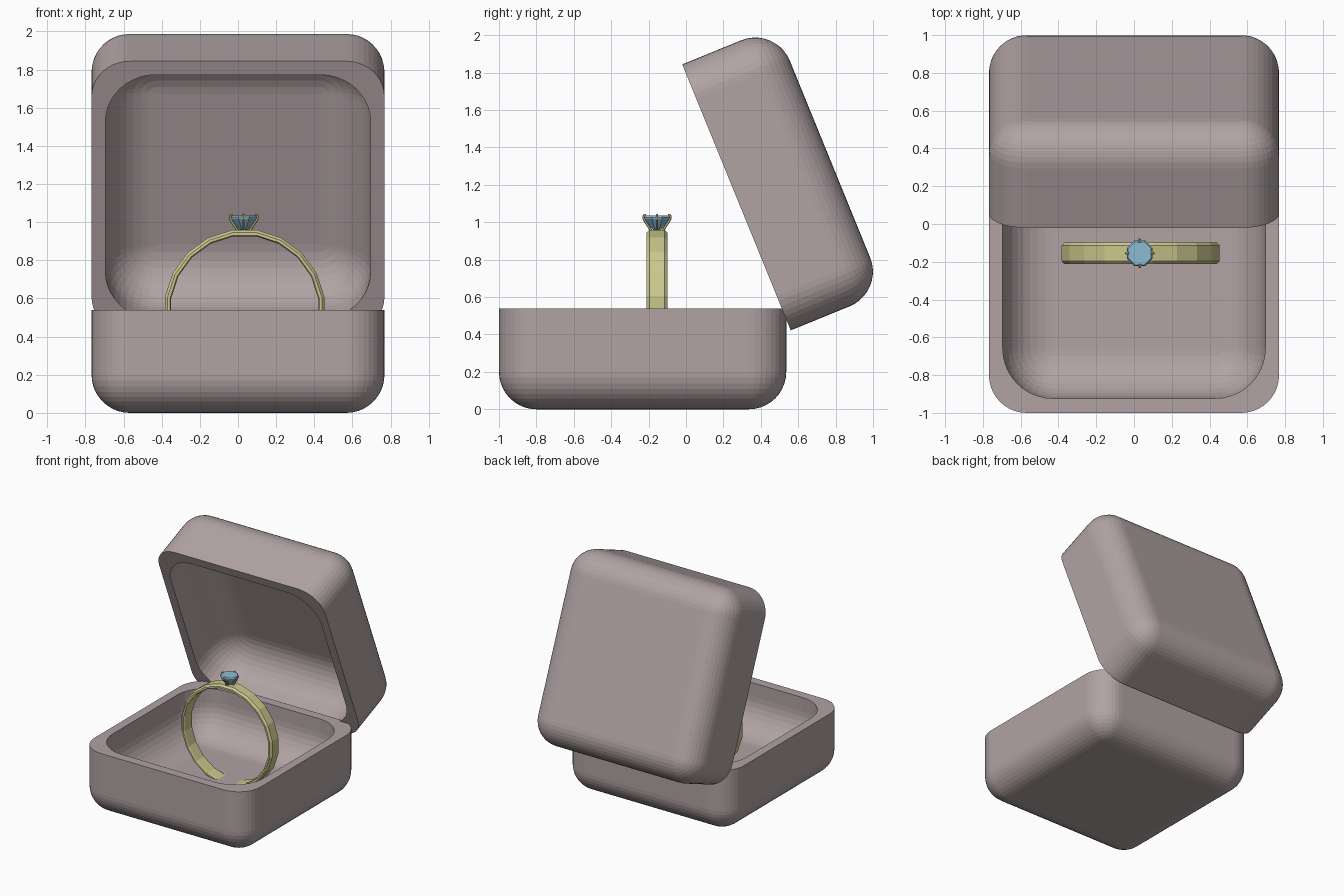
import bpy, bmesh
from math import sin, cos, pi, radians
from mathutils import Vector, Matrix

if "Cube" in bpy.data.objects:
    bpy.data.objects.remove(bpy.data.objects["Cube"])

def material(name, col):
    m = bpy.data.materials.new(name)
    m.diffuse_color = (*col, 1)
    m.use_nodes = True
    m.node_tree.nodes["Principled BSDF"].inputs["Base Color"].default_value = m.diffuse_color
    return m

VELVET = material("velvet", (0.44, 0.365, 0.37))
GOLD = material("gold", (0.60, 0.58, 0.27))
GEM = material("gem_blue", (0.27, 0.50, 0.65))

def finish(name, bm, mat):
    bmesh.ops.remove_doubles(bm, verts=bm.verts, dist=1e-5)
    bmesh.ops.recalc_face_normals(bm, faces=bm.faces)
    me = bpy.data.meshes.new(name)
    bm.to_mesh(me)
    bm.free()
    me.materials.append(mat)
    ob = bpy.data.objects.new(name, me)
    bpy.context.collection.objects.link(ob)
    return ob

def bridge(bm, a, b):
    n = len(a)
    for i in range(n):
        bm.faces.new((a[i], a[(i + 1) % n], b[(i + 1) % n], b[i]))

SEG = 10
HX, HY, H = 0.768, 0.768, 0.54

def rounded_ring(bm, hx, hy, r, rc, z):
    """Rounded rectangle whose corner centres are inset by r, drawn with radius rc."""
    vs = []
    for k, (sx, sy) in enumerate(((1, 1), (-1, 1), (-1, -1), (1, -1))):
        for i in range(SEG + 1):
            a = (k + i / SEG) * pi / 2
            vs.append(bm.verts.new((sx * (hx - r) + rc * cos(a),
                                    sy * (hy - r) + rc * sin(a), z)))
    return vs

def half_box(name, matrix):
    """Hollow box half, open at the top, rounded outside and inside, with a thick floor."""
    bm = bmesh.new()
    rings = []
    for tx, ty, floor, r in ((0, 0, 0, 0.20), (0.073, 0.077, 0.16, 0.265)):
        levels = []
        for i in range(SEG + 1):
            p = i / SEG * pi / 2
            levels.append((max(r * cos(p), 1e-4), floor + r - r * sin(p)))
        levels.insert(0, (r, H))
        if not floor:
            levels.reverse()
        rings += [rounded_ring(bm, HX - tx, HY - ty, r, rc, z) for rc, z in levels]
    for a, b in zip(rings, rings[1:]):
        bridge(bm, a, b)
    bm.faces.new(rings[0])
    bm.faces.new(rings[-1])
    bmesh.ops.remove_doubles(bm, verts=bm.verts, dist=1e-3)
    bm.transform(matrix)
    return finish(name, bm, VELVET)

# box base and the tilted open lid
half_box("box_base", Matrix.Translation((0, -0.232, 0)))
half_box("box_lid", Matrix.Translation((0, 0.27, 1.133)) @ Matrix.Rotation(radians(112.2), 4, 'X')
         @ Matrix.Translation((0, 0, -H)))

# ring band: rounded flat section swept around the y axis, sunk into the floor
CX, CY, CZ = 0.035, -0.155, 0.54
section = [(0.39, -0.046), (0.396, -0.056), (0.410, -0.056), (0.424, -0.040),
           (0.424, 0.040), (0.410, 0.056), (0.396, 0.056), (0.39, 0.046)]
bm = bmesh.new()
loops = []
N = 20
for i in range(N):
    a = 2 * pi * (i + 0.5) / N
    loops.append([bm.verts.new((CX + r * cos(a), CY + y, CZ + r * sin(a))) for r, y in section])
for i in range(N):
    bridge(bm, loops[i], loops[(i + 1) % N])
finish("ring_band", bm, GOLD)

# cut gem: octagonal table, girdle and pointed pavilion
GX = CX - 0.005
bm = bmesh.new()
loops = []
for r, z in ((0.066, 1.036), (0.074, 1.026), (0.072, 1.018), (0.030, 0.965), (0.004, 0.952)):
    loops.append([bm.verts.new((GX + r * cos((i + 0.5) * pi / 4),
                                CY + r * sin((i + 0.5) * pi / 4), z)) for i in range(8)])
for a, b in zip(loops, loops[1:]):
    bridge(bm, a, b)
bm.faces.new(loops[0])
bm.faces.new(loops[-1])
finish("gem", bm, GEM)

# four claws rising along the gem and hooking over its edge
bm = bmesh.new()
path = [(0.028, 0.950), (0.042, 0.972), (0.062, 1.002), (0.072, 1.022), (0.070, 1.036), (0.058, 1.038)]
for k in range(4):
    u = Vector((cos(k * pi / 2), sin(k * pi / 2), 0))
    v = Vector((-u.y, u.x, 0))
    loops = []
    for i, (r, z) in enumerate(path):
        p0, p1 = path[max(i - 1, 0)], path[min(i + 1, len(path) - 1)]
        d = Vector((p1[0] - p0[0], p1[1] - p0[1])).normalized()
        n = u * d.y - Vector((0, 0, d.x))
        c = Vector((GX, CY, z)) + u * r
        loops.append([bm.verts.new(c + 0.007 * (n * cos(j * pi / 3) + v * sin(j * pi / 3)))
                      for j in range(6)])
    for a, b in zip(loops, loops[1:]):
        bridge(bm, a, b)
    bm.faces.new(loops[0])
    bm.faces.new(loops[-1])
finish("gem_claws", bm, GOLD)
